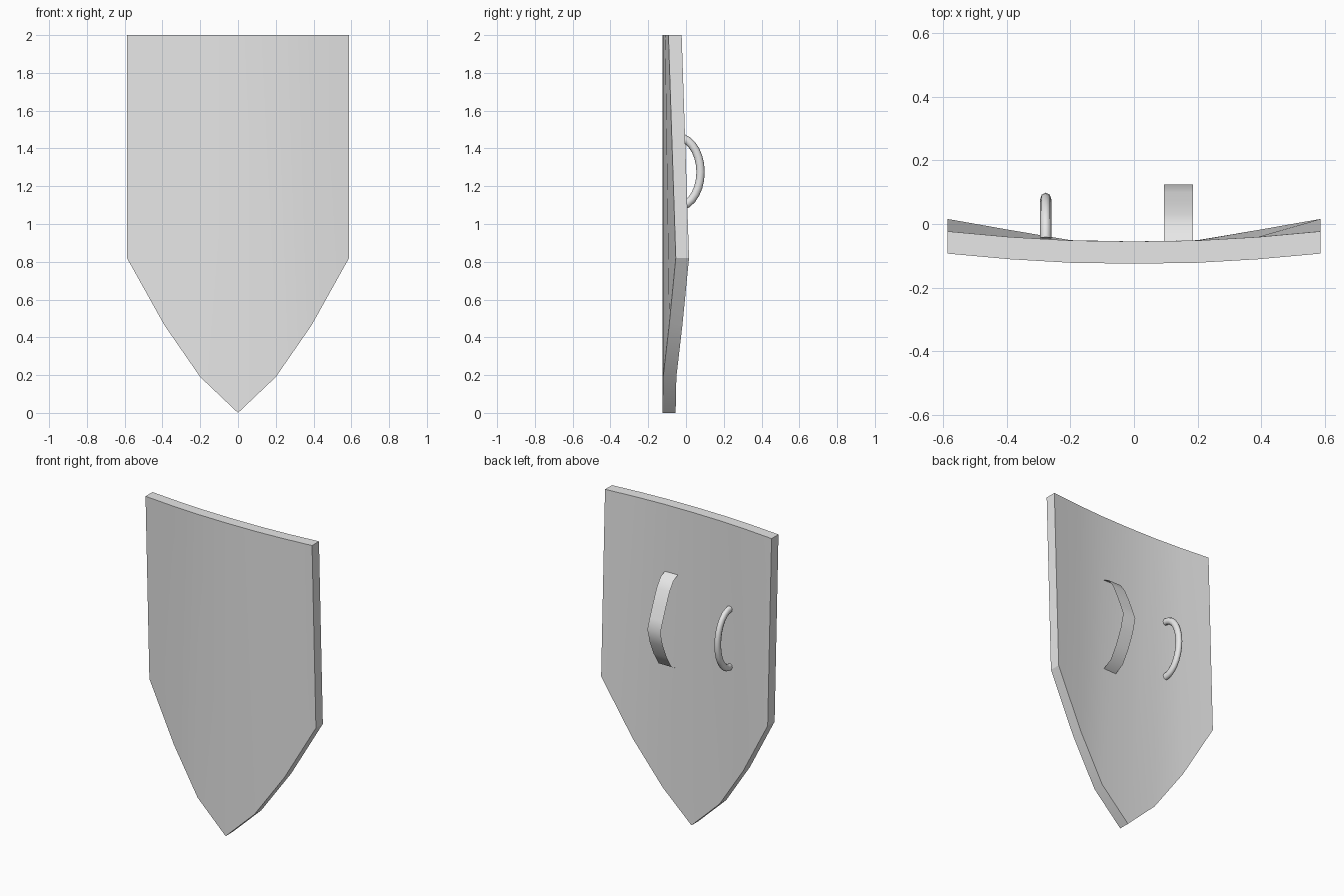
import bpy, bmesh, math
from mathutils import Vector

cube = bpy.data.objects.get("Cube")
if cube:
    bpy.data.objects.remove(cube, do_unlink=True)

grey = bpy.data.materials.new("plain_grey")
grey.use_nodes = True
colour = (0.8, 0.8, 0.8, 1)
grey.diffuse_color = colour
grey.node_tree.nodes["Principled BSDF"].inputs["Base Color"].default_value = colour


def finish(name, bm, angle):
    """Turn a bmesh into a shaded, coloured object."""
    mesh = bpy.data.meshes.new(name)
    bm.to_mesh(mesh)
    bm.free()
    mesh.materials.append(grey)
    obj = bpy.data.objects.new(name, mesh)
    bpy.context.collection.objects.link(obj)
    bpy.ops.object.select_all(action='DESELECT')
    obj.select_set(True)
    bpy.context.view_layer.objects.active = obj
    bpy.ops.object.shade_smooth_by_angle(angle=math.radians(angle))
    return obj


def sweep(name, path, section, x, closed):
    """Sweep an (across, outward) section along a (y, z) path."""
    bm = bmesh.new()
    pts = [Vector(p) for p in path]
    rings = []
    for i, p in enumerate(pts):
        t = (pts[min(i + 1, len(pts) - 1)] - pts[max(i - 1, 0)]).normalized()
        out = Vector((-t.y, t.x))
        rings.append([bm.verts.new((x + a, p.x + out.x * b, p.y + out.y * b))
                      for a, b in section])
    n = len(section)
    for r, s in zip(rings, rings[1:]):
        for i in range(n if closed else n - 1):
            j = (i + 1) % n
            bm.faces.new((r[i], r[j], s[j], s[i]))
    if closed:
        bm.faces.new(rings[0])
        bm.faces.new(rings[-1])
    bmesh.ops.recalc_face_normals(bm, faces=bm.faces)
    return finish(name, bm, 60)


# Curved board: columns of (x, bottom z, front y at top, front y at bottom)
half = [(0, 0, -0.125, -0.125), (0.2, 0.19, -0.122, -0.121),
        (0.39, 0.465, -0.111, -0.089), (0.588, 0.82, -0.093, -0.054)]
columns = [(-x, z, a, b) for x, z, a, b in reversed(half[1:])] + half
bm = bmesh.new()
layers = []
for depth in (0, 0.07):
    layers.append([(bm.verts.new((x, a + depth, 2)), bm.verts.new((x, b + depth, z)))
                   for x, z, a, b in columns])
front, back = layers
for i in range(len(columns) - 1):
    for layer in layers:
        bm.faces.new((layer[i][0], layer[i][1], layer[i + 1][1], layer[i + 1][0]))
    for k in (0, 1):
        bm.faces.new((front[i][k], front[i + 1][k], back[i + 1][k], back[i][k]))
for i in (0, -1):
    bm.faces.new((front[i][0], front[i][1], back[i][1], back[i][0]))
bmesh.ops.recalc_face_normals(bm, faces=bm.faces)
finish("shield_board", bm, 25)

# Wide arm strap, a thin sheet
strap = [(-0.055, 1.575), (-0.01, 1.555), (0.03, 1.5), (0.07, 1.41), (0.1, 1.335),
         (0.124, 1.27), (0.1, 1.18), (0.06, 1.09), (0.01, 1.01), (-0.055, 0.975)]
sweep("arm_strap", strap, [(-0.046, 0), (0.046, 0)], 0.14, False)

# Round hand grip bent in a half ellipse
steps = 14
grip = [(-0.045 + 0.122 * math.sin(math.pi * i / steps),
         1.275 + 0.185 * math.cos(math.pi * i / steps)) for i in range(steps + 1)]
circle = [(0.018 * math.sin(k * math.tau / 8), 0.022 * math.cos(k * math.tau / 8))
          for k in range(8)]
sweep("hand_grip", grip, circle, -0.278, True)
